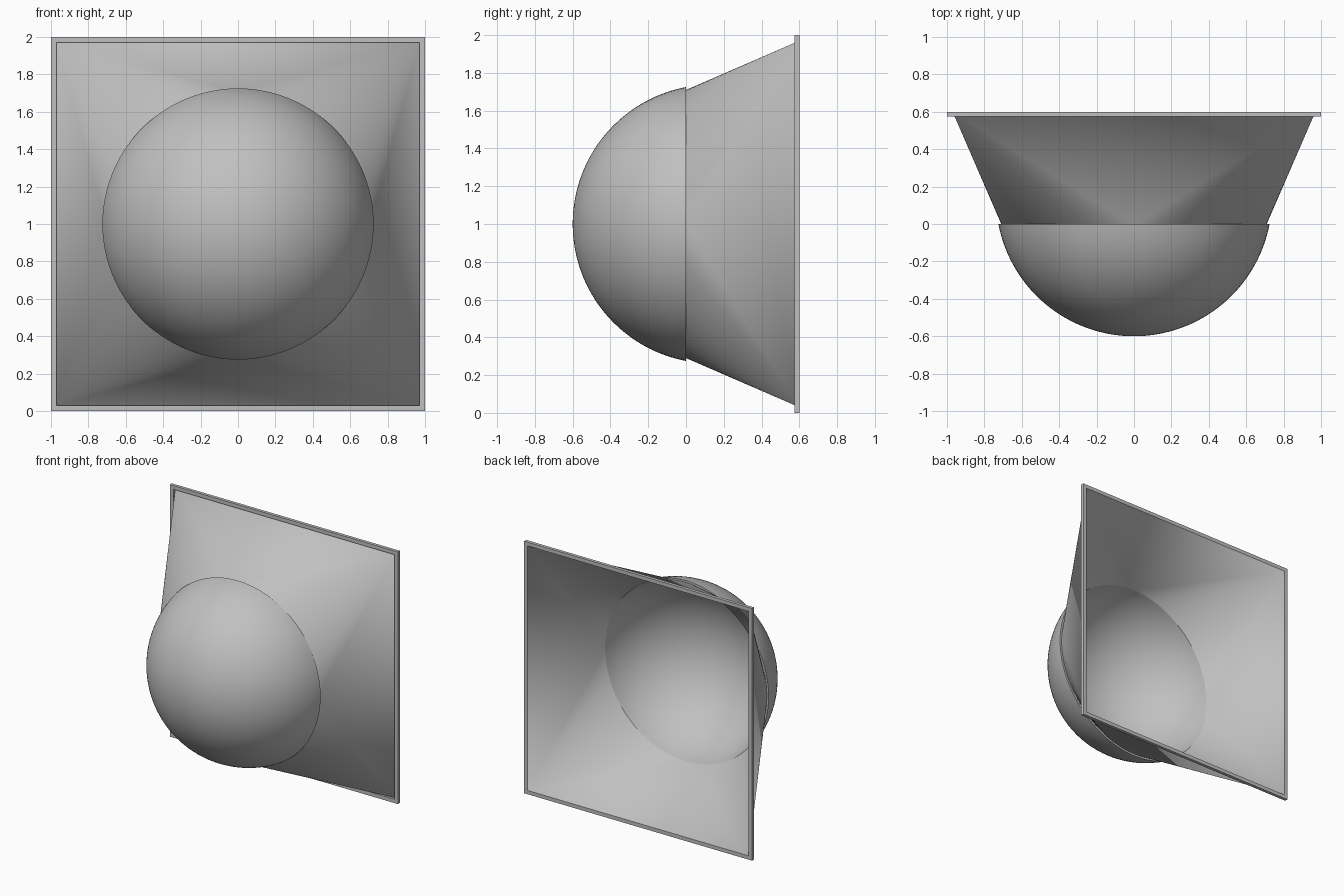
import bpy
import bmesh
from math import cos, sin, pi, sqrt, asin, radians

cube = bpy.data.objects.get("Cube")
if cube:
    bpy.data.objects.remove(cube)

SEGMENTS = 96
MIDDLE = 1.0        # height of the dome axis
RIM_Y = 0.0         # plane where dome and funnel meet
BACK_Y = 0.6
FRAME_Y = 0.575
OPENING = 0.97      # half width of the square opening

grey = bpy.data.materials.new("plain grey")
grey.use_nodes = True
COLOUR = (0.53, 0.53, 0.53, 1)
grey.diffuse_color = COLOUR
grey.node_tree.nodes["Principled BSDF"].inputs["Base Color"].default_value = COLOUR


def finish(bm, name, smooth_angle=None):
    bmesh.ops.recalc_face_normals(bm, faces=bm.faces)
    mesh = bpy.data.meshes.new(name)
    bm.to_mesh(mesh)
    bm.free()
    mesh.materials.append(grey)
    obj = bpy.data.objects.new(name, mesh)
    bpy.context.collection.objects.link(obj)
    if smooth_angle:
        bpy.ops.object.select_all(action="DESELECT")
        obj.select_set(True)
        bpy.context.view_layer.objects.active = obj
        bpy.ops.object.shade_smooth_by_angle(angle=radians(smooth_angle))
    return obj


def ring(bm, radius, y):
    return [bm.verts.new((radius * cos(2 * pi * i / SEGMENTS), y,
                          MIDDLE + radius * sin(2 * pi * i / SEGMENTS)))
            for i in range(SEGMENTS)]


def bridge(bm, a, b):
    n = len(a)
    for i in range(n):
        j = (i + 1) % n
        bm.faces.new((a[i], a[j], b[j], b[i]))


def square(bm, half, y):
    return [bm.verts.new((sx * half, y, MIDDLE + sz * half))
            for sx, sz in ((1, 1), (-1, 1), (-1, -1), (1, -1))]


# Dome: hollow spherical cap with a thin wall
RIM, DEPTH, WALL = 0.725, 0.6, 0.015
sphere_radius = (RIM ** 2 + DEPTH ** 2) / (2 * DEPTH)
centre_y = sphere_radius - DEPTH
bm = bmesh.new()
rims = []
for radius in (sphere_radius, sphere_radius - WALL):
    end = pi / 2 - asin((centre_y - RIM_Y) / radius)
    steps = 32
    rings = [ring(bm, radius * sin(end * k / steps),
                  centre_y - radius * cos(end * k / steps))
             for k in range(1, steps + 1)]
    pole = bm.verts.new((0, centre_y - radius, MIDDLE))
    for i in range(SEGMENTS):
        bm.faces.new((pole, rings[0][i], rings[0][(i + 1) % SEGMENTS]))
    for a, b in zip(rings, rings[1:]):
        bridge(bm, a, b)
    rims.append(rings[-1])
bridge(bm, rims[0], rims[1])
finish(bm, "dome", 30)

# Funnel: open skin from the round rim to the square opening
bm = bmesh.new()
inner_rim = sqrt((sphere_radius - WALL) ** 2 - centre_y ** 2)
circle = ring(bm, inner_rim, RIM_Y)
corners = square(bm, OPENING, BACK_Y)
quarter = SEGMENTS // 4
for c, corner in enumerate(corners):
    for i in range(c * quarter, (c + 1) * quarter):
        bm.faces.new((circle[i], circle[(i + 1) % SEGMENTS], corner))
    bm.faces.new((circle[(c + 1) * quarter % SEGMENTS],
                  corners[(c + 1) % 4], corner))
finish(bm, "funnel", 30)

# Frame: flat square border around the opening
bm = bmesh.new()
loops = [square(bm, 1.0, FRAME_Y), square(bm, 1.0, BACK_Y),
         square(bm, OPENING, BACK_Y), square(bm, OPENING, FRAME_Y)]
for k in range(4):
    bridge(bm, loops[k], loops[(k + 1) % 4])
finish(bm, "frame")
